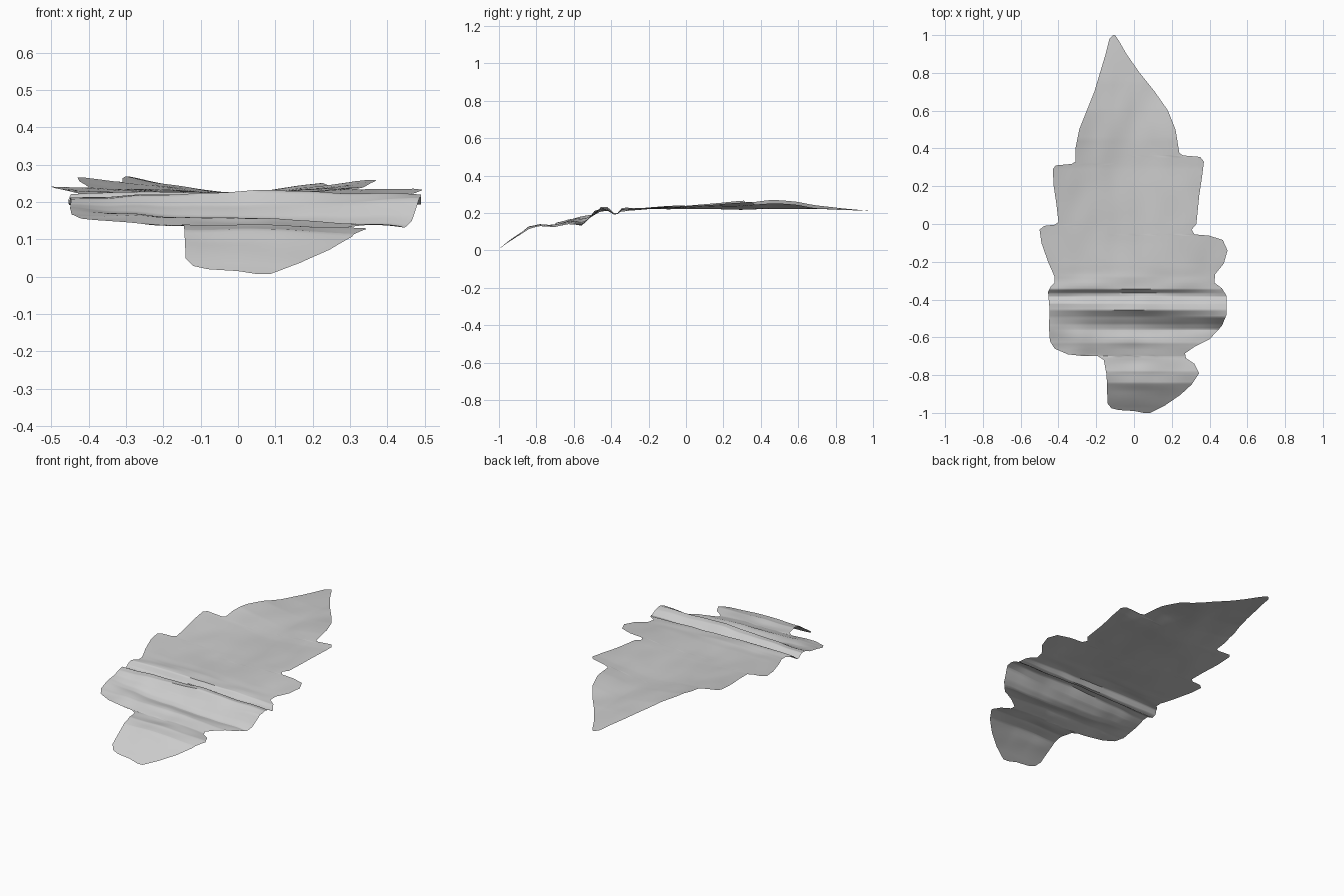
import bpy, bmesh, math
from mathutils import Vector, noise

cube = bpy.data.objects.get("Cube")
if cube:
    bpy.data.objects.remove(cube, do_unlink=True)

# Lobed edges of the blade, as (y, x) from base to tip
LEFT = [(-1, .05), (-.99, 0), (-.985, -.08), (-.975, -.12), (-.95, -.14),
        (-.8, -.145), (-.72, -.16), (-.70, -.19), (-.698, -.28), (-.69, -.35),
        (-.66, -.42), (-.62, -.445), (-.55, -.45), (-.45, -.447), (-.36, -.455),
        (-.33, -.44), (-.31, -.42), (-.28, -.42), (-.2, -.455), (-.1, -.49),
        (-.03, -.5), (-.01, -.475), (-.004, -.42), (.01, -.4), (.1, -.41),
        (.2, -.425), (.29, -.43), (.31, -.415), (.318, -.33), (.33, -.31),
        (.4, -.31), (.5, -.29), (.6, -.25), (.7, -.21), (.8, -.18),
        (.9, -.15), (.98, -.13), (1, -.11)]
RIGHT = [(-1, .085), (-.96, .165), (-.905, .245), (-.85, .305), (-.79, .345),
         (-.74, .32), (-.71, .275), (-.685, .27), (-.65, .32), (-.61, .4),
         (-.54, .465), (-.48, .49), (-.38, .49), (-.34, .465), (-.31, .425),
         (-.265, .43), (-.21, .475), (-.14, .495), (-.085, .47), (-.062, .4),
         (-.055, .32), (-.03, .305), (0, .33), (.15, .345), (.25, .36),
         (.33, .37), (.355, .35), (.363, .26), (.375, .24), (.5, .22),
         (.6, .18), (.7, .11), (.8, .03), (.9, -.04), (.97, -.08), (1, -.10)]
# Heights along the blade: y, left side, midrib, right side
HEIGHT = [(-1, .02, .008, .0), (-.97, .04, .03, .025), (-.9, .08, .085, .065),
          (-.84, .13, .125, .11), (-.78, .15, .14, .125), (-.7, .15, .135, .12),
          (-.63, .17, .155, .135), (-.56, .18, .15, .13), (-.53, .185, .16, .16),
          (-.49, .195, .19, .21), (-.455, .21, .23, .22), (-.42, .215, .225, .215),
          (-.385, .195, .195, .195), (-.365, .20, .195, .20), (-.345, .22, .222, .21),
          (-.28, .225, .225, .215), (-.1, .235, .222, .235), (0, .24, .222, .245),
          (.3, .27, .22, .268), (.45, .30, .222, .29), (.6, .30, .222, .29),
          (.75, .27, .22, .26), (1, .21, .21, .21)]


def lookup(table, y, col=1):
    """Linear interpolation in a table sorted by its first column."""
    for a, b in zip(table, table[1:]):
        if y <= b[0]:
            t = (y - a[0]) / (b[0] - a[0])
            return a[col] + (b[col] - a[col]) * t
    return table[-1][col]


def height(x, y):
    side = lookup(HEIGHT, y, 1 if x < 0 else 3)
    mid = lookup(HEIGHT, y, 2)
    t = min(abs(x) / .45, 1.1) ** 1.3
    # cross wrinkles near the base, faint lengthwise ripples towards the tip
    base = max(0, min(1, (-.2 - y) / .15)) * max(0, min(1, (y + 1) / .15))
    wrinkle = noise.noise(Vector((x * 4, y * 14, 3))) * .009 * base
    ripple = noise.noise(Vector((x * 9, y * 5, 7))) * .005 * min(1, (1 - y) * 4) * min(1, (y + 1) * 6)
    return max(0, mid + (side - mid) * t + wrinkle + ripple)


# Leaf blade: rows from base to tip, each spanning edge to edge
COLS = 40
rows = sorted({round(-1 + i * .0125, 4) for i in range(161)}
              | {p[0] for p in LEFT + RIGHT + HEIGHT})
bm = bmesh.new()
grid = []
for y in rows:
    xl, xr = lookup(LEFT, y), lookup(RIGHT, y)
    xs = [xl + (xr - xl) * i / COLS for i in range(COLS + 1)]
    grid.append([bm.verts.new((x, y, height(x, y))) for x in xs])
for r0, r1 in zip(grid, grid[1:]):
    for i in range(COLS):
        bm.faces.new((r0[i], r0[i + 1], r1[i + 1], r1[i]))
mesh = bpy.data.meshes.new("leaf_blade")
bm.to_mesh(mesh)
bm.free()
leaf = bpy.data.objects.new("leaf_blade", mesh)
bpy.context.collection.objects.link(leaf)

# Plain grey surface
grey = bpy.data.materials.new("light_grey")
grey.use_nodes = True
colour = (.6, .6, .6, 1)
grey.diffuse_color = colour
grey.node_tree.nodes["Principled BSDF"].inputs["Base Color"].default_value = colour
mesh.materials.append(grey)

# Smooth shading with sharp creases kept
bpy.ops.object.select_all(action='DESELECT')
leaf.select_set(True)
bpy.context.view_layer.objects.active = leaf
bpy.ops.object.shade_smooth_by_angle(angle=math.radians(50))
